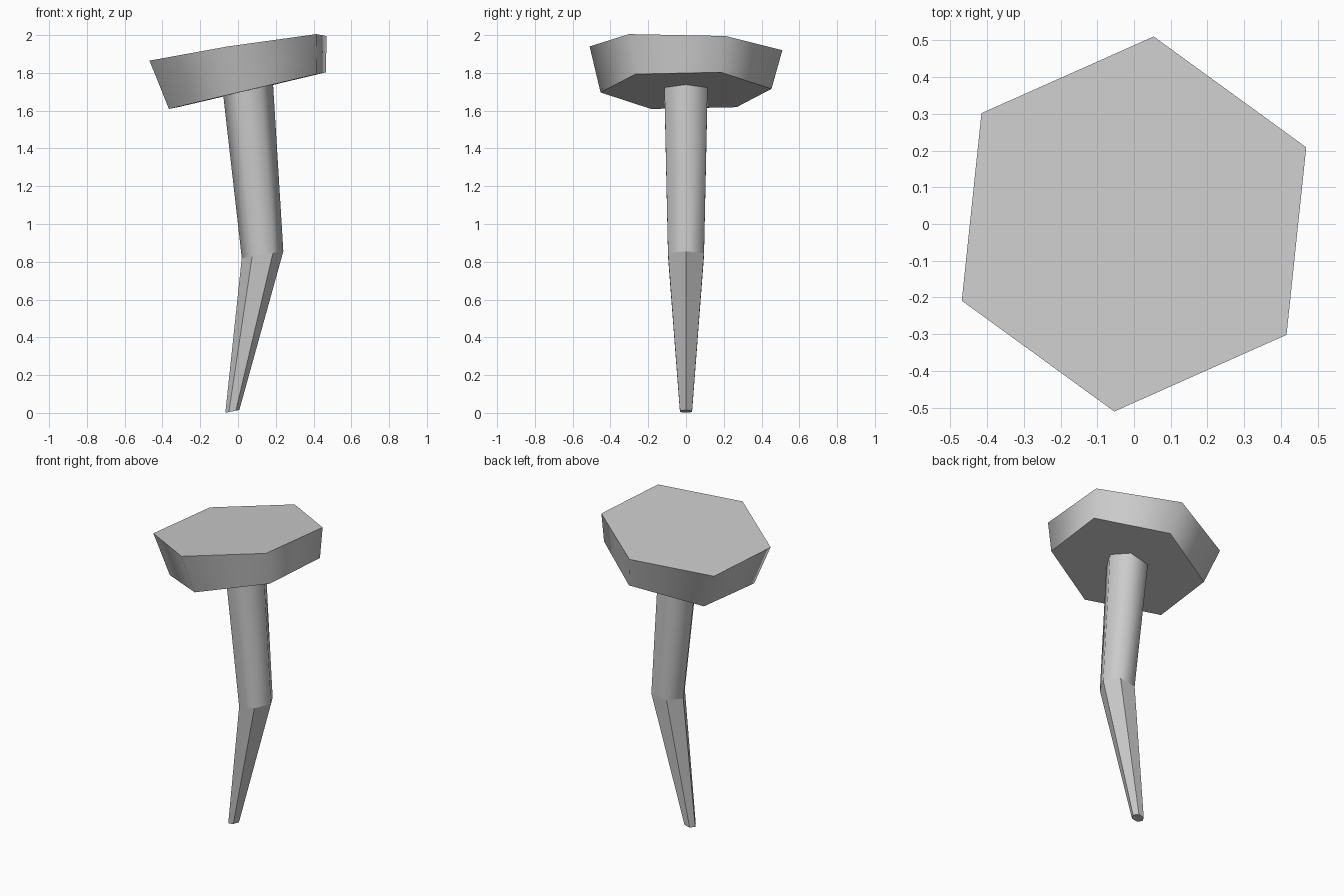
import bpy
import bmesh
from math import cos, sin, radians

cube = bpy.data.objects.get("Cube")
if cube:
    bpy.data.objects.remove(cube, do_unlink=True)

metal = bpy.data.materials.new("grey metal")
metal.use_nodes = True
colour = (0.6, 0.6, 0.6, 1)
metal.diffuse_color = colour
metal.node_tree.nodes["Principled BSDF"].inputs["Base Color"].default_value = colour


def hexagon(bm, centre, radius, turn, slope_x, slope_y=0):
    """Six vertices around a centre, lying on a tilted plane."""
    cx, cz = centre
    ring = []
    for i in range(6):
        a = radians(turn + 60 * i)
        x, y = radius * cos(a), radius * sin(a)
        ring.append(bm.verts.new((cx + x, y, cz + slope_x * x + slope_y * y)))
    return ring


def prism(name, low, high, smooth):
    """Six-sided solid between two tilted hexagons, with flat caps."""
    bm = bmesh.new()
    a, b = hexagon(bm, *low), hexagon(bm, *high)
    caps = [bm.faces.new(a[::-1]), bm.faces.new(b)]
    for i in range(6):
        j = (i + 1) % 6
        bm.faces.new((a[i], a[j], b[j], b[i])).smooth = smooth
    for cap in caps:
        for edge in cap.edges:
            edge.smooth = False
    bmesh.ops.recalc_face_normals(bm, faces=bm.faces)
    mesh = bpy.data.meshes.new(name)
    bm.to_mesh(mesh)
    bm.free()
    mesh.materials.append(metal)
    obj = bpy.data.objects.new(name, mesh)
    bpy.context.collection.objects.link(obj)
    return obj


# Each ring: (centre x, z), radius, turn, slope along x, slope along y
bend = ((0.13, 0.838), 0.11, 0, 0.16)
point = ((-0.03, 0.008), 0.037, 0, 0.2)
neck = ((0.053, 1.72), 0.132, 0, 0.23)

# Tapered faceted tip, rounded shaft above the bend, and the flared head
prism("nail_tip", point, bend, False)
prism("nail_shaft", bend, neck, True)
prism("nail_head",
      ((0.05, 1.706), 0.455, 24, 0.235, -0.004),
      ((0, 1.93), 0.513, 24, 0.155, -0.036), True)
